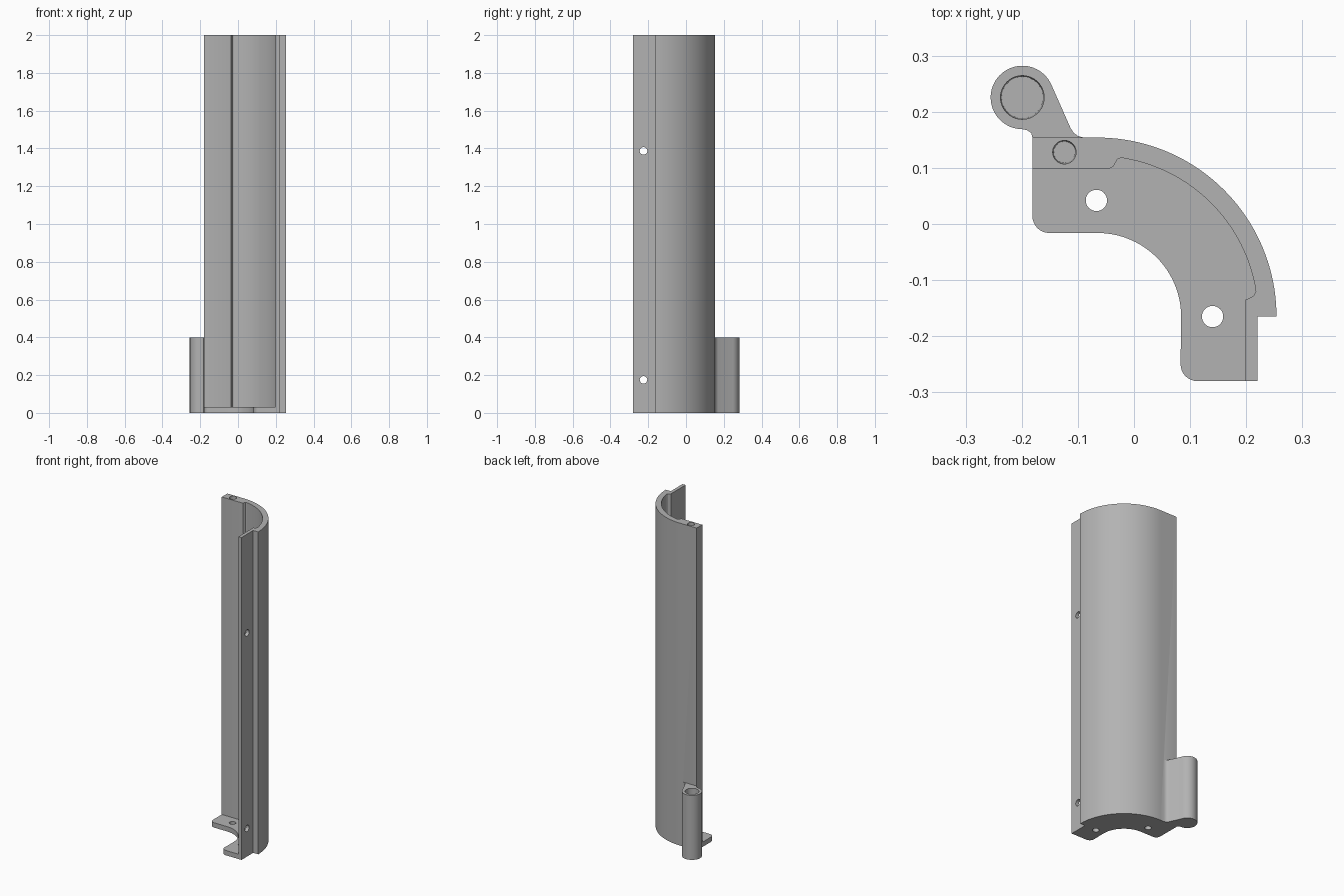
import bpy, bmesh
from math import cos, sin, radians, pi

if "Cube" in bpy.data.objects:
    bpy.data.objects.remove(bpy.data.objects["Cube"])

CX, CY = -0.065, -0.165          # shared centre of the curved wall and foot
BX, BY = -0.199, 0.2255          # centre of the side socket

grey = bpy.data.materials.new("mid grey")
grey.diffuse_color = (0.45, 0.45, 0.45, 1)
grey.use_nodes = True
grey.node_tree.nodes["Principled BSDF"].inputs["Base Color"].default_value = grey.diffuse_color


def arc(cx, cy, r, a0, a1, n):
    return [(cx + r * cos(radians(a0 + (a1 - a0) * i / n)),
             cy + r * sin(radians(a0 + (a1 - a0) * i / n))) for i in range(n + 1)]


def make(name, bm):
    bmesh.ops.recalc_face_normals(bm, faces=bm.faces)
    me = bpy.data.meshes.new(name)
    bm.to_mesh(me)
    bm.free()
    me.materials.append(grey)
    ob = bpy.data.objects.new(name, me)
    bpy.context.collection.objects.link(ob)
    return ob


def extrude(name, pts, z0, z1):
    bm = bmesh.new()
    face = bm.faces.new([bm.verts.new((x, y, z0)) for x, y in pts])
    top = bmesh.ops.extrude_face_region(bm, geom=[face])["geom"]
    bmesh.ops.translate(bm, vec=(0, 0, z1 - z0),
                        verts=[v for v in top if isinstance(v, bmesh.types.BMVert)])
    return make(name, bm)


def drill(name, x, y, z, r1, r2, depth, along_x=False):
    bm = bmesh.new()
    bmesh.ops.create_cone(bm, cap_ends=True, segments=40, radius1=r1, radius2=r2, depth=depth)
    ob = make(name, bm)
    ob.location = (x, y, z)
    if along_x:
        ob.rotation_euler = (0, pi / 2, 0)
    return ob


def combine(target, other, op):
    bpy.context.view_layer.objects.active = target
    mod = target.modifiers.new(op, 'BOOLEAN')
    mod.operation, mod.object, mod.solver = op, other, 'EXACT'
    bpy.ops.object.modifier_apply(modifier=mod.name)
    bpy.data.objects.remove(other)


# Curved wall: outer arc with a rebated flange, and a stepped inner face
outer = ([(-0.181, 0.154)] + arc(CX, CY, 0.319, 90, 0, 40) +
         [(0.22, -0.165), (0.22, -0.28)])
inner = ([(0.199, -0.28), (0.199, -0.135), (0.208, -0.131), (0.214, -0.127), (0.217, -0.12)] +
         arc(CX, CY, 0.286, 10, 80, 32) +
         [(-0.022, 0.118), (-0.029, 0.116), (-0.033, 0.109), (-0.037, 0.102), (-0.044, 0.099),
          (-0.181, 0.099)])
body = extrude("curved_wall_bracket", outer + inner, 0, 2)

# Foot plate under the wall, with rounded corners and concave cut-out
foot = (outer + arc(0.113, -0.25, 0.03, 270, 180, 8) + arc(CX, CY, 0.149, 0, 90, 30) +
        arc(-0.151, 0.014, 0.03, 270, 180, 8))
combine(body, extrude("foot_plate", foot, 0, 0.03), 'UNION')

# Side socket: round boss blended into the back of the wall
lug = (arc(BX, BY, 0.0565, 24, 270, 44) +
       [(-0.19, 0.167), (-0.183, 0.162), (-0.181, 0.154), (-0.17, 0.13), (-0.09, 0.13),
        (-0.09, 0.154), (-0.1, 0.157), (-0.107, 0.162), (-0.113, 0.171)])
combine(body, extrude("side_socket", lug, 0, 0.4), 'UNION')

# Blind holes in the socket and wall top
combine(body, drill("socket_bore", BX, BY, 0.26, 0.037, 0.039, 0.3), 'DIFFERENCE')
combine(body, drill("pin_bore", -0.124, 0.128, 1.91, 0.019, 0.021, 0.2), 'DIFFERENCE')

# Through holes in the foot and in the flat flange
for x, y in [(-0.067, 0.042), (0.14, -0.165)]:
    combine(body, drill("foot_hole", x, y, 0.01, 0.019, 0.019, 0.1), 'DIFFERENCE')
for z in (0.175, 1.387):
    combine(body, drill("flange_hole", 0.21, -0.225, z, 0.02, 0.02, 0.1, True), 'DIFFERENCE')

# Smooth curved surfaces, keep edges crisp
bpy.ops.object.select_all(action='DESELECT')
body.select_set(True)
bpy.context.view_layer.objects.active = body
bpy.ops.object.shade_smooth_by_angle(angle=radians(25))
